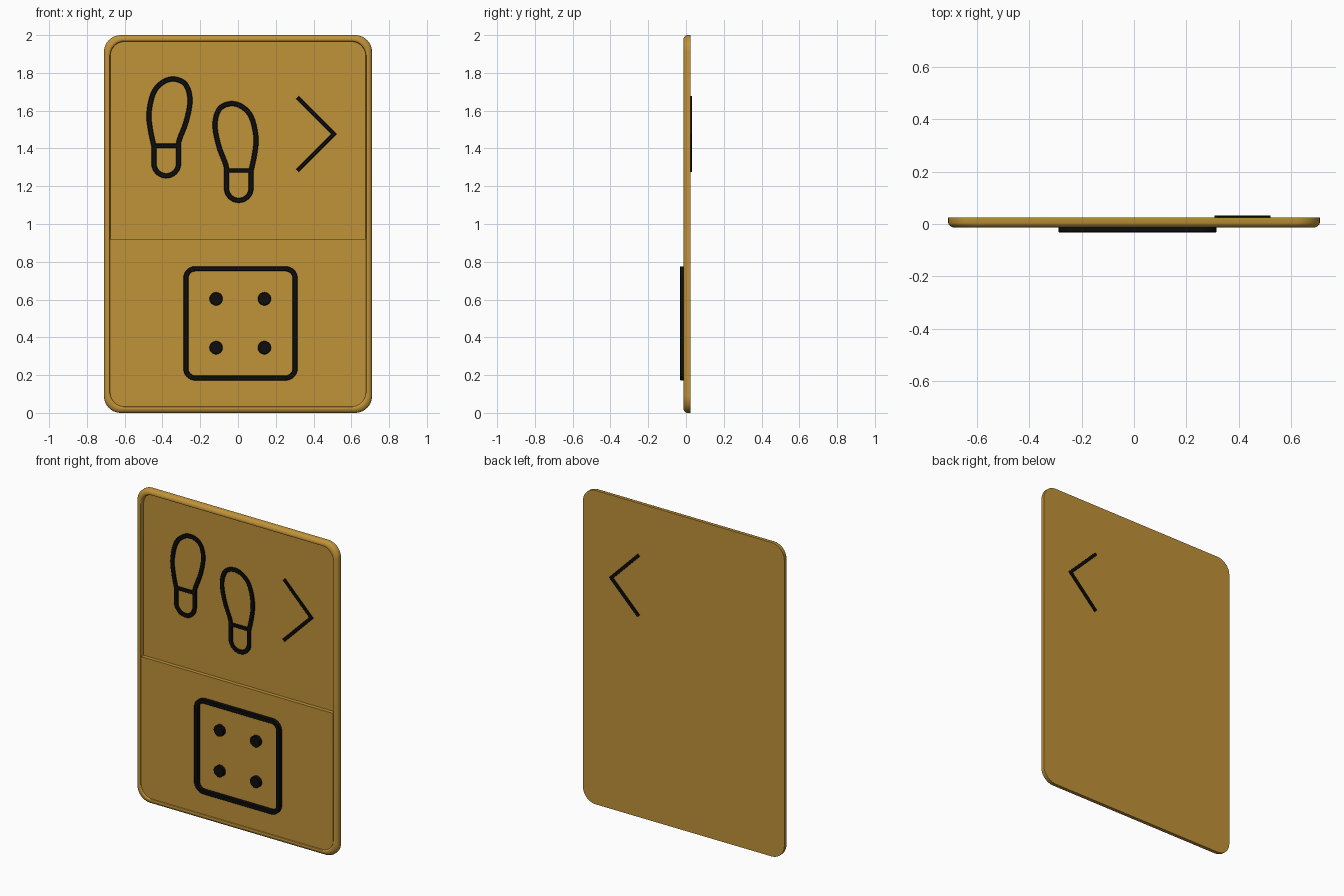
import bpy, bmesh, math
from mathutils import Vector

if "Cube" in bpy.data.objects:
    bpy.data.objects.remove(bpy.data.objects["Cube"])


def material(name, rgb):
    m = bpy.data.materials.new(name)
    m.diffuse_color = (*rgb, 1)
    m.use_nodes = True
    m.node_tree.nodes["Principled BSDF"].inputs["Base Color"].default_value = m.diffuse_color
    return m


GOLD = material("ochre", (0.53, 0.29, 0.04))
BLACK = material("black", (0.004, 0.004, 0.004))


def finish(name, bm, mat, angle=40):
    bmesh.ops.recalc_face_normals(bm, faces=bm.faces)
    me = bpy.data.meshes.new(name)
    bm.to_mesh(me)
    bm.free()
    ob = bpy.data.objects.new(name, me)
    bpy.context.collection.objects.link(ob)
    me.materials.append(mat)
    bpy.ops.object.select_all(action='DESELECT')
    ob.select_set(True)
    bpy.context.view_layer.objects.active = ob
    bpy.ops.object.shade_smooth_by_angle(angle=math.radians(angle))
    return ob


def rounded(x0, x1, z0, z1, r_low, r_top, n=10):
    """Rounded rectangle in xz, counter-clockwise from the lower right corner."""
    pts = []
    corners = [(x1, z0, r_low, 1, -1, -90), (x1, z1, r_top, 1, 1, 0),
               (x0, z1, r_top, -1, 1, 90), (x0, z0, r_low, -1, -1, 180)]
    for x, z, r, sx, sz, a0 in corners:
        for i in range(n + 1 if r else 1):
            a = math.radians(a0 + 90 * i / n)
            pts.append((x - sx * r + r * math.cos(a), z - sz * r + r * math.sin(a))
                       if r else (x, z))
    return pts


def loft(name, rings, mat):
    """Skin a list of (outline, y) rings and cap both ends."""
    bm = bmesh.new()
    loops = [[bm.verts.new((x, y, z)) for x, z in pts] for pts, y in rings]
    n = len(loops[0])
    for a, b in zip(loops, loops[1:]):
        for i in range(n):
            j = (i + 1) % n
            bm.faces.new((a[i], a[j], b[j], b[i]))
    bm.faces.new(loops[0])
    bm.faces.new(loops[-1])
    return finish(name, bm, mat)


def ribbon(name, pts, width, y_front, y_back, closed):
    """Mitred raised line with softened front edges along an xz path."""
    bm = bmesh.new()
    pts = [Vector(p) for p in pts]
    n, w, c = len(pts), width / 2, 0.003
    section = [(-w, y_back), (-w, y_front + c), (-w + c, y_front),
               (w - c, y_front), (w, y_front + c), (w, y_back)]
    rows = []
    for i, p in enumerate(pts):
        before = pts[i - 1] if closed or i > 0 else None
        after = pts[(i + 1) % n] if closed or i < n - 1 else None
        d0 = (p - before).normalized() if before else (after - p).normalized()
        d1 = (after - p).normalized() if after else d0
        t = (d0 + d1).normalized()
        side = Vector((-t.y, t.x)) / max(t.dot(d1), 0.4)
        rows.append([bm.verts.new((p.x + side.x * s, y, p.y + side.y * s)) for s, y in section])
    for i in range(n if closed else n - 1):
        a, b = rows[i], rows[(i + 1) % n]
        for k in range(6):
            m = (k + 1) % 6
            bm.faces.new((a[k], a[m], b[m], b[k]))
    if not closed:
        bm.faces.new(rows[0])
        bm.faces.new(rows[-1])
    return finish(name, bm, BLACK)


def smooth_path(p, steps=6):
    """Catmull-Rom curve through open points."""
    p = [Vector(v) for v in p]
    q = [2 * p[0] - p[1]] + p + [2 * p[-1] - p[-2]]
    out = []
    for a, b, c, d in zip(q, q[1:], q[2:], q[3:]):
        for i in range(steps):
            t = i / steps
            out.append(0.5 * (2 * b + (c - a) * t + (2 * a - 5 * b + 4 * c - d) * t * t
                              + (3 * b - a - 3 * c + d) * t ** 3))
    return out + [p[-1]]


# Card body: flat back, rounded rim, deep upper recess
profile = [(0, 0.024), (0, 0.004), (0.003, -0.003), (0.009, -0.009), (0.017, -0.013),
           (0.024, -0.014), (0.030, -0.012), (0.033, -0.007), (0.034, 0.016)]
loft("card_body", [(rounded(-0.71 + d, 0.71 - d, d, 2 - d, 0.09 - 0.4 * d, 0.09 - 0.4 * d), y)
                   for d, y in profile], GOLD)

# Raised lower panel, forming a ledge across the middle
panel = rounded(-0.677, 0.677, 0.033, 0.92, 0.077, 0)
loft("lower_panel", [(panel, 0.02), (panel, -0.008)], GOLD)

# Shoe prints: sole outline, rounded heel and a crossbar, second one mirrored and lowered
sole = smooth_path([(-0.315, 1.411), (-0.310, 1.448), (-0.274, 1.544), (-0.254, 1.655),
                    (-0.277, 1.738), (-0.336, 1.767), (-0.397, 1.751), (-0.447, 1.695),
                    (-0.471, 1.590), (-0.464, 1.501), (-0.445, 1.411)])
heel = [Vector((-0.38 + 0.065 * math.cos(a), 1.32 + 0.065 * math.sin(a)))
        for a in (math.pi * (1 + i / 16) for i in range(17))]
for label, flip, drop in (("left", False, 0), ("right", True, 0.13)):
    def place(path):
        return [(-p[0] - 0.376 if flip else p[0], p[1] - drop) for p in path]
    ribbon(label + "_shoe_outline", place(sole + heel), 0.026, 0.007, 0.018, True)
    ribbon(label + "_shoe_heel_bar", place([(-0.445, 1.414), (-0.315, 1.414)]),
           0.022, 0.007, 0.018, False)

# Arrow chevron passing through to the back
ribbon("chevron", [(0.315, 1.67), (0.508, 1.476), (0.315, 1.283)], 0.02, 0.007, 0.032, False)

# Die outline and four pips
ribbon("die_outline", rounded(-0.276, 0.302, 0.185, 0.763, 0.05, 0.05), 0.026, -0.032, 0.0, True)
for i, x in enumerate((-0.116, 0.14)):
    for j, z in enumerate((0.345, 0.604)):
        rings = []
        for r, y in ((0.035, 0.0), (0.035, -0.029), (0.032, -0.032)):
            rings.append(([(x + r * math.cos(a), z + r * math.sin(a))
                           for a in (2 * math.pi * k / 32 for k in range(32))], y))
        loft(f"die_pip_{i}{j}", rings, BLACK)
